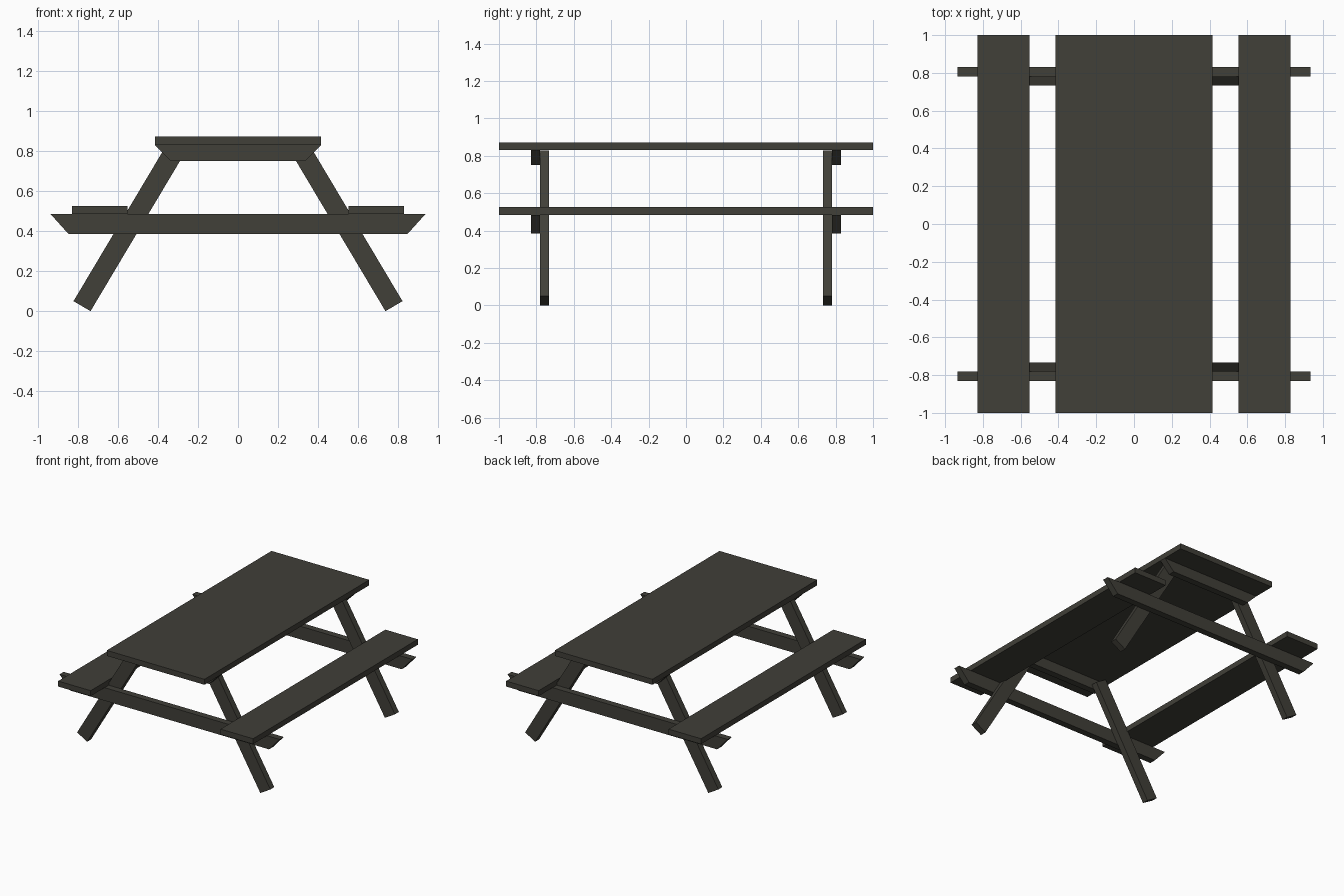
import bpy
import bmesh

cube = bpy.data.objects.get("Cube")
if cube:
    bpy.data.objects.remove(cube, do_unlink=True)

# Dark stained timber
wood = bpy.data.materials.new("dark_wood")
wood.use_nodes = True
colour = (0.052, 0.050, 0.040, 1)
wood.diffuse_color = colour
wood.node_tree.nodes["Principled BSDF"].inputs["Base Color"].default_value = colour


def plank(name, outline, y0, y1):
    """Extrude an x-z outline from y0 to y1."""
    bm = bmesh.new()
    face = bm.faces.new([bm.verts.new((x, y0, z)) for x, z in outline])
    extruded = bmesh.ops.extrude_face_region(bm, geom=[face])
    verts = [v for v in extruded["geom"] if isinstance(v, bmesh.types.BMVert)]
    bmesh.ops.translate(bm, vec=(0, y1 - y0, 0), verts=verts)
    bmesh.ops.recalc_face_normals(bm, faces=bm.faces[:])
    mesh = bpy.data.meshes.new(name)
    bm.to_mesh(mesh)
    bm.free()
    mesh.materials.append(wood)
    obj = bpy.data.objects.new(name, mesh)
    bpy.context.collection.objects.link(obj)
    return obj


def rect(x0, x1, z0, z1):
    return [(x0, z0), (x1, z0), (x1, z1), (x0, z1)]


def trapezoid(bottom, top, z0, z1):
    return [(-bottom, z0), (bottom, z0), (top, z1), (-top, z1)]


# Table top
plank("table_top", rect(-0.415, 0.415, 0.83, 0.872), -1, 1)

# Benches
for side, sx in (("left", 1), ("right", -1)):
    plank(f"{side}_bench", rect(sx * 0.552, sx * 0.828, 0.484, 0.526), -1, 1)

# End frames: slanted legs with rails bolted on the outer face
leg_outline = [(0.736, 0), (0.821, 0.05), (0.357, 0.829), (0.272, 0.779)]
for end, sy in (("front", -1), ("back", 1)):
    for side, sx in (("left", 1), ("right", -1)):
        plank(f"{end}_{side}_leg", [(sx * x, z) for x, z in leg_outline],
              sy * 0.732, sy * 0.78)
    plank(f"{end}_seat_rail", trapezoid(0.845, 0.935, 0.384, 0.484),
          sy * 0.78, sy * 0.83)
    plank(f"{end}_top_rail", trapezoid(0.335, 0.415, 0.75, 0.83),
          sy * 0.78, sy * 0.83)
